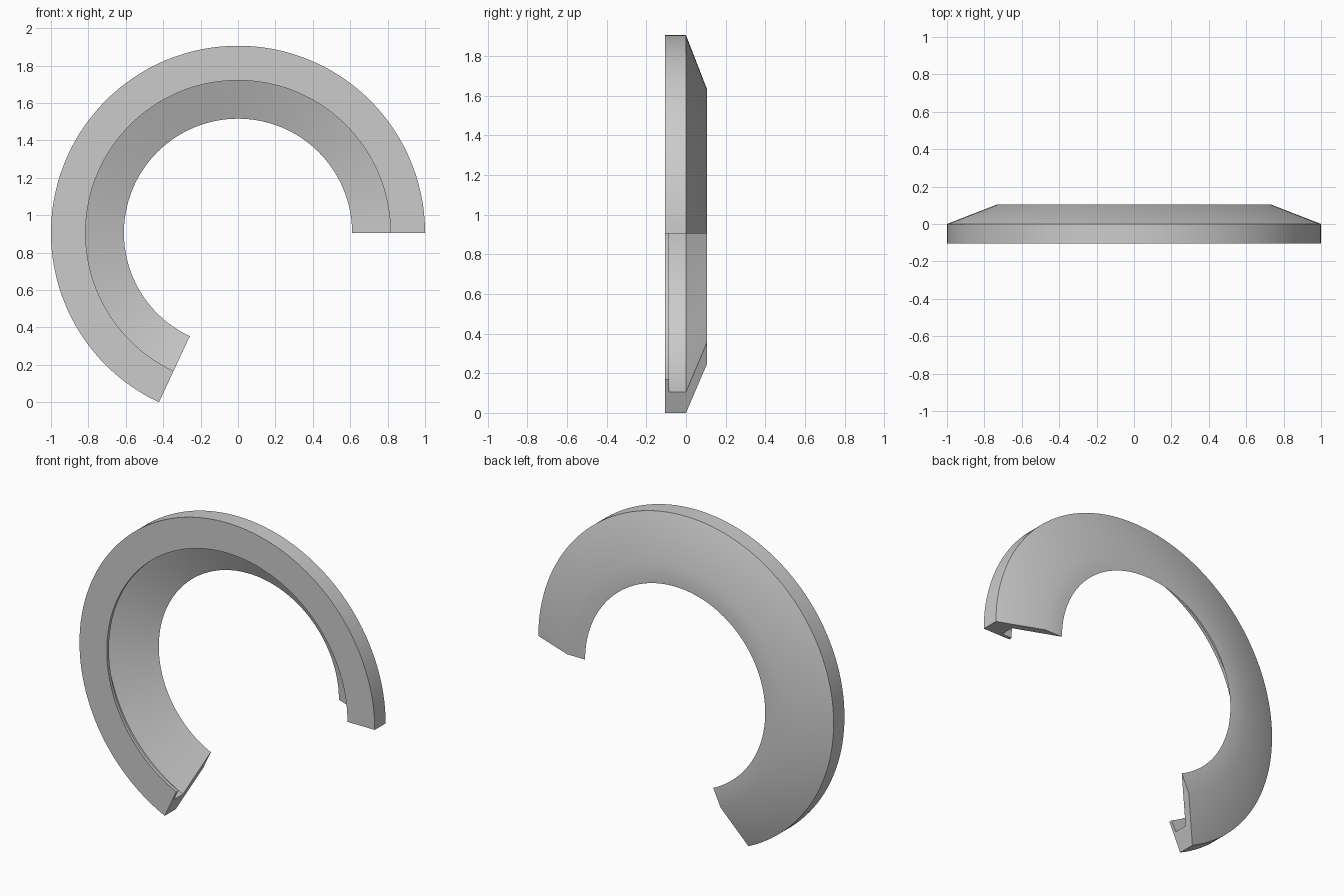
import bpy
import bmesh
import math
from mathutils import Vector

cube = bpy.data.objects.get("Cube")
if cube:
    bpy.data.objects.remove(cube, do_unlink=True)

CENTRE_Z = 0.906
SWEEP = math.radians(245)
STEPS = 98

# Cross-section as (radius, y): sloped shell with a rim and an inward lip
profile = [
    (1.0, -0.105), (1.0, 0.0), (0.73, 0.105), (0.61, 0.105),
    (0.883, 0.0), (0.883, -0.085), (0.815, -0.085), (0.815, -0.105),
]

# Shell: sweep the section around the ring axis
bm = bmesh.new()
start = [bm.verts.new((r, y, CENTRE_Z)) for r, y in profile]
edges = [bm.edges.new((v, start[(i + 1) % len(start)])) for i, v in enumerate(start)]
bmesh.ops.spin(bm, geom=start + edges, cent=Vector((0, 0, CENTRE_Z)),
               axis=Vector((0, -1, 0)), angle=SWEEP, steps=STEPS)

# Flat caps on both cut ends
bmesh.ops.holes_fill(bm, edges=[e for e in bm.edges if e.is_boundary], sides=0)
bmesh.ops.recalc_face_normals(bm, faces=bm.faces[:])

mesh = bpy.data.meshes.new("ring_segment")
bm.to_mesh(mesh)
bm.free()
ring = bpy.data.objects.new("ring_segment", mesh)
bpy.context.collection.objects.link(ring)

# Plain grey material
grey = bpy.data.materials.new("light_grey")
grey.use_nodes = True
colour = (0.6, 0.6, 0.6, 1.0)
grey.diffuse_color = colour
grey.node_tree.nodes["Principled BSDF"].inputs["Base Color"].default_value = colour
mesh.materials.append(grey)

# Smooth round surfaces, crisp rims
bpy.ops.object.select_all(action="DESELECT")
ring.select_set(True)
bpy.context.view_layer.objects.active = ring
bpy.ops.object.shade_smooth_by_angle(angle=math.radians(30))
